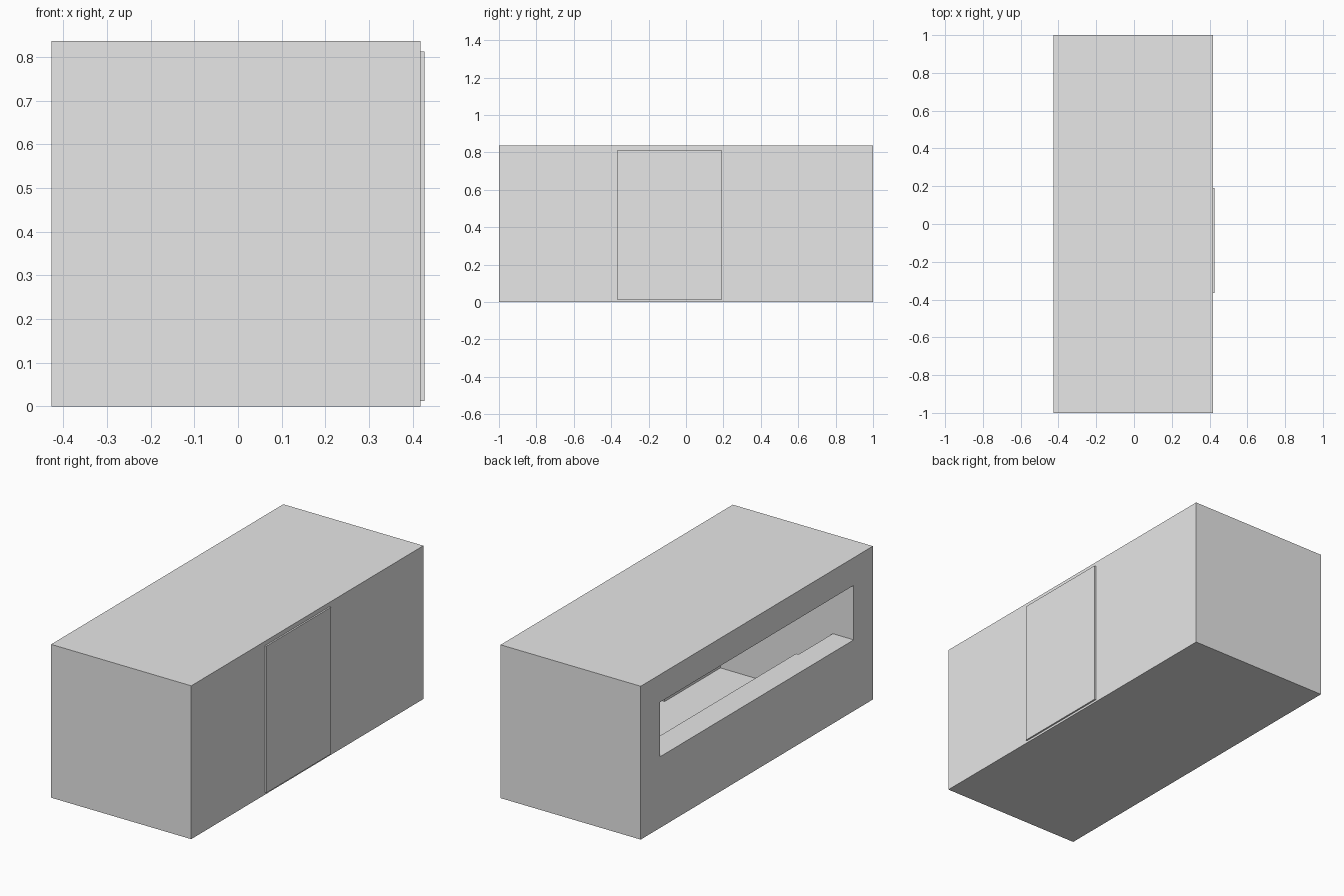
import bpy
import bmesh
from mathutils import Vector

old = bpy.data.objects.get("Cube")
if old:
    bpy.data.objects.remove(old, do_unlink=True)

# Single plain grey
GREY = (0.8, 0.8, 0.8, 1)
grey = bpy.data.materials.new("plain_grey")
grey.use_nodes = True
grey.diffuse_color = GREY
grey.node_tree.nodes["Principled BSDF"].inputs["Base Color"].default_value = GREY


def box(name, low, high):
    """Axis-aligned box between two corners."""
    low, high = Vector(low), Vector(high)
    bm = bmesh.new()
    bmesh.ops.create_cube(bm, size=1)
    for v in bm.verts:
        v.co = (low + high) / 2 + v.co * (high - low)
    mesh = bpy.data.meshes.new(name)
    bm.to_mesh(mesh)
    bm.free()
    mesh.materials.append(grey)
    obj = bpy.data.objects.new(name, mesh)
    bpy.context.collection.objects.link(obj)
    return obj


def cut(target, low, high):
    """Carve a box out of the target and discard the cutter."""
    cutter = box("cutter", low, high)
    cutter.hide_render = True
    mod = target.modifiers.new("cut", "BOOLEAN")
    mod.operation = "DIFFERENCE"
    mod.solver = "EXACT"
    mod.object = cutter
    bpy.context.view_layer.objects.active = target
    bpy.ops.object.modifier_apply(modifier=mod.name)
    bpy.data.objects.remove(cutter, do_unlink=True)


LEFT_WALL = 0.418   # outer face that carries the door
END = 0.835         # inner half length
FLOOR = 0.02
SILL = 0.388

# Hollow shell: room, long serving window, doorway
shell = box("shell", (-0.427, -1, 0), (LEFT_WALL, 1, 0.836))
cut(shell, (-0.301, -END, FLOOR), (0.377, END, 0.815))
cut(shell, (-0.6, -END, SILL), (-0.2, END, 0.685))
cut(shell, (0.3, -0.355, FLOOR), (0.6, 0.18, 0.8))

# Door panel closing the doorway
box("door", (LEFT_WALL, -0.365, 0.012), (0.427, 0.19, 0.812))

# Narrow ledge inside the window sill
box("window_ledge", (-0.301, -0.54, SILL - 0.012), (-0.286, END, SILL))
